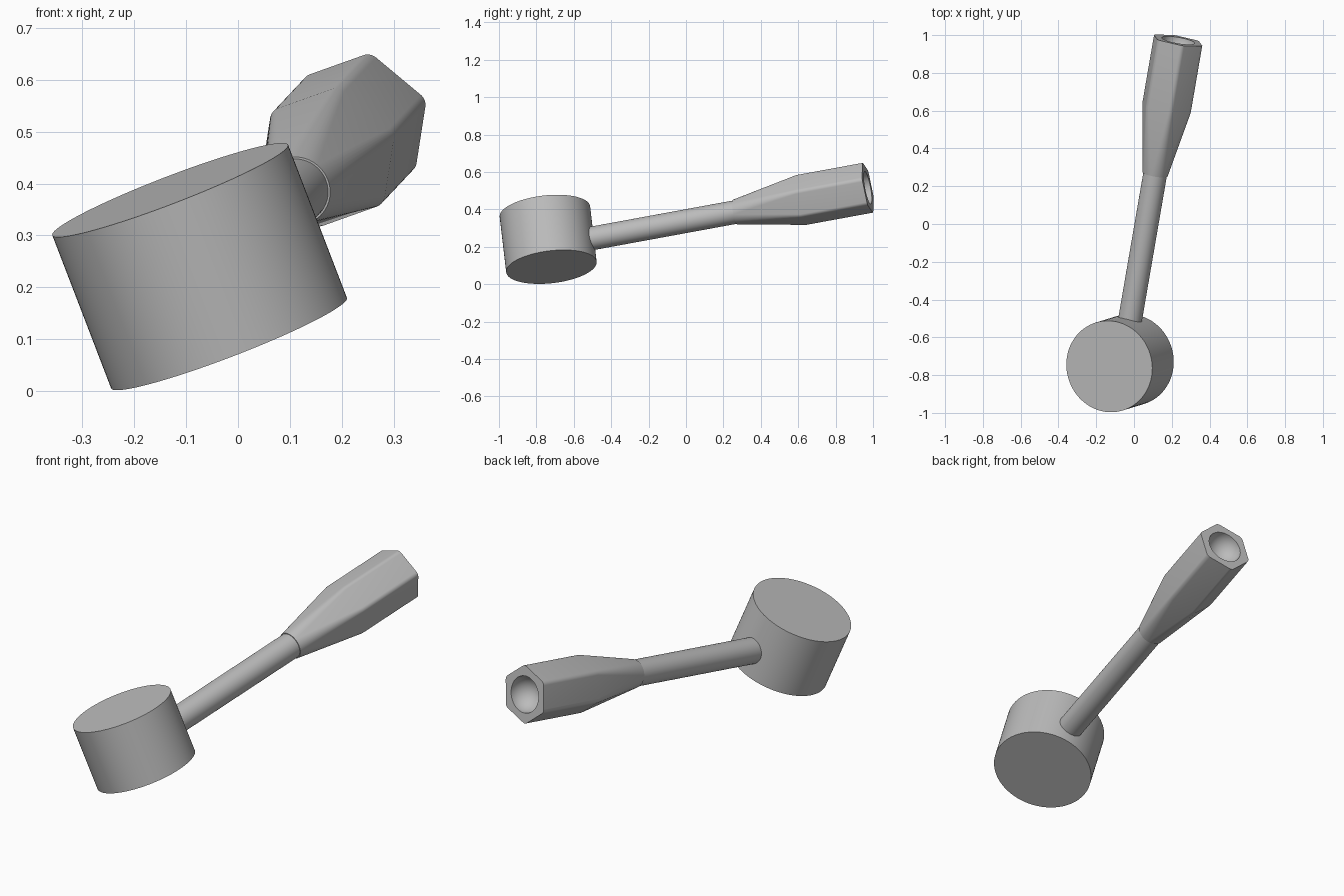
import bpy
import bmesh
from math import sin, cos, pi, radians
from mathutils import Matrix, Vector

if "Cube" in bpy.data.objects:
    bpy.data.objects.remove(bpy.data.objects["Cube"], do_unlink=True)

# One plain grey for the whole tool
grey = bpy.data.materials.new("plain grey")
grey.use_nodes = True
colour = (0.5, 0.5, 0.5, 1)
grey.diffuse_color = colour
grey.node_tree.nodes["Principled BSDF"].inputs["Base Color"].default_value = colour

# Tilted frame: the handle runs along shaft_dir, the head stands along head_dir
shaft_dir = Vector((0.167, 0.970, 0.178)).normalized()
head_dir = Vector((-0.357, -0.110, 0.928))
head_dir = (head_dir - shaft_dir * head_dir.dot(shaft_dir)).normalized()
side_dir = shaft_dir.cross(head_dir)
head_centre = Vector((-0.074, -0.737, 0.24))
shaft_start = head_centre - head_dir * 0.04


def frame(x, y, z, origin):
    m = Matrix((x, y, z)).transposed().to_4x4()
    m.translation = origin
    return m


def loft(name, rings, matrix, sharp=30):
    """Skin equal-length rings of points and close both ends."""
    bm = bmesh.new()
    loops = [[bm.verts.new(p) for p in ring] for ring in rings]
    n = len(loops[0])
    for a, b in zip(loops, loops[1:]):
        for i in range(n):
            j = (i + 1) % n
            bm.faces.new((a[i], a[j], b[j], b[i]))
    bm.faces.new(loops[0])
    bm.faces.new(loops[-1])
    bmesh.ops.remove_doubles(bm, verts=bm.verts, dist=0.0001)
    bmesh.ops.recalc_face_normals(bm, faces=bm.faces)
    mesh = bpy.data.meshes.new(name)
    bm.to_mesh(mesh)
    bm.free()
    mesh.materials.append(grey)
    obj = bpy.data.objects.new(name, mesh)
    bpy.context.collection.objects.link(obj)
    obj.matrix_world = matrix
    bpy.ops.object.select_all(action='DESELECT')
    obj.select_set(True)
    bpy.context.view_layer.objects.active = obj
    bpy.ops.object.shade_smooth_by_angle(angle=radians(sharp))
    return obj


def circle(r, z, n=96):
    return [(r * cos(2 * pi * i / n), r * sin(2 * pi * i / n), z) for i in range(n)]


# Corner arcs share their angles between round and hexagonal rings
STEPS = 8
ANGLES = [(k * pi / 3 + pi / 6, k * pi / 3 + pi / 3 * j / STEPS)
          for k in range(6) for j in range(STEPS + 1)]


def rounded_hex(size, fillet, z):
    """Hexagon with rounded corners; size 0 gives a circle."""
    return [(size * cos(c) + fillet * cos(a), size * sin(c) + fillet * sin(a), z)
            for c, a in ANGLES]


# Head: plain drum
half = 0.159
loft("head", [circle(0.2435, -half), circle(0.2435, half)],
     frame(side_dir, shaft_dir, head_dir, head_centre))

# Shaft: round rod, buried at both ends
along = frame(head_dir, side_dir, shaft_dir, shaft_start)
loft("shaft", [circle(0.063, 0.15), circle(0.063, 1.06)], along)

# Grip: round neck flaring to a hexagon, with a rounded socket in the end
end, bore = 1.758, 0.088
rings = [rounded_hex(0, 0.067, 1.026),
         rounded_hex(0.112, 0.025, 1.391),
         rounded_hex(0.112, 0.025, end)]
for i in range(12):
    t = pi / 2 * i / 12
    rings.append(rounded_hex(0, bore * cos(t), end - bore * sin(t)))
loft("grip", rings, along)
